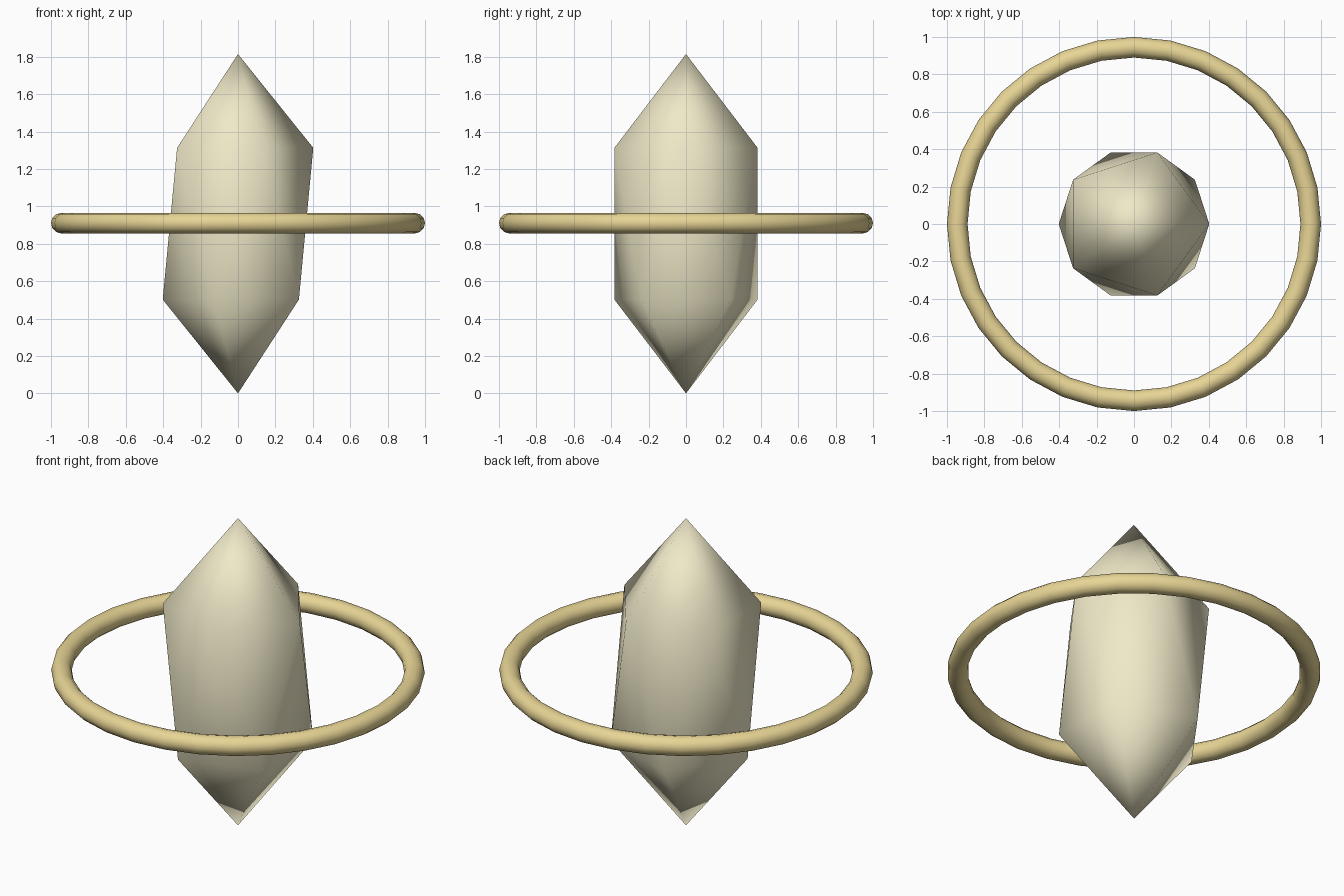
import bpy

if "Cube" in bpy.data.objects:
    bpy.data.objects.remove(bpy.data.objects["Cube"])

Z = 0.907


def finish(name, color):
    ob = bpy.context.object
    ob.name = name
    mat = bpy.data.materials.new(name + "_color")
    mat.diffuse_color = (*color, 1)
    mat.use_nodes = True
    mat.node_tree.nodes["Principled BSDF"].inputs["Base Color"].default_value = mat.diffuse_color
    ob.data.materials.append(mat)
    bpy.ops.object.shade_smooth()
    return ob


# Crystal: stretched icosahedron
bpy.ops.mesh.primitive_ico_sphere_add(subdivisions=1, radius=1, location=(0, 0, Z))
crystal = finish("crystal", (0.87, 0.82, 0.58))
crystal.scale = (0.45, 0.45, Z)

# Ring around the crystal
bpy.ops.mesh.primitive_torus_add(major_radius=0.945, minor_radius=0.055,
                                 major_segments=32, minor_segments=12,
                                 location=(0, 0, Z + 0.003))
finish("ring", (0.80, 0.66, 0.30))
